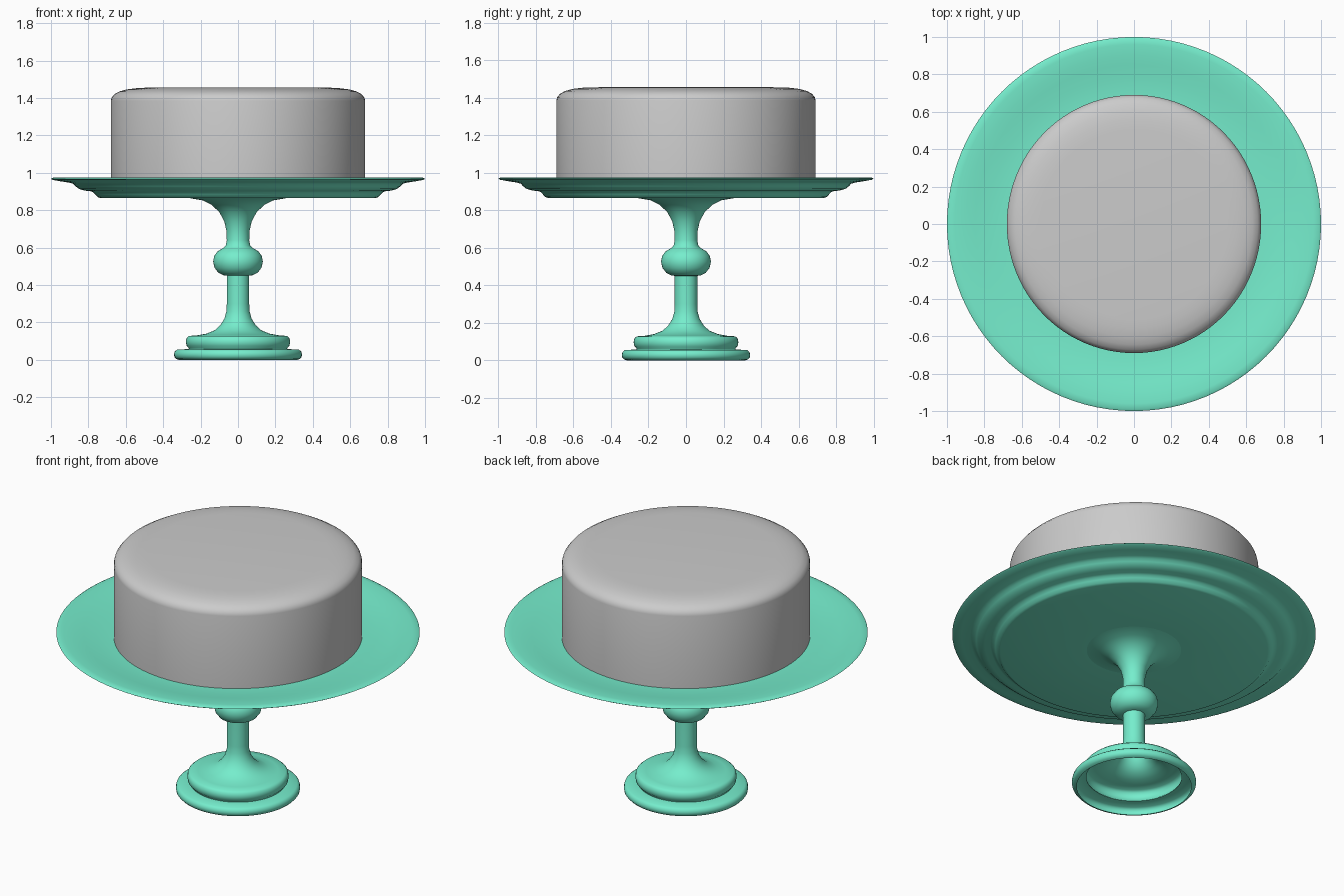
import bpy, bmesh, math

SEGMENTS = 96

green = bpy.data.materials.new("green_glaze")
green.diffuse_color = (0.18, 0.85, 0.61, 1)


def lathe(name, profile, material=None, y_scale=1.0):
    """Spin (radius, height) points around z; radius 0 closes at the axis."""
    bm = bmesh.new()
    rings = []
    for r, z in profile:
        if r == 0:
            rings.append([bm.verts.new((0, 0, z))] * SEGMENTS)
        else:
            angles = [2 * math.pi * k / SEGMENTS for k in range(SEGMENTS)]
            rings.append([bm.verts.new((r * math.cos(a), y_scale * r * math.sin(a), z))
                          for a in angles])
    for low, high in zip(rings, rings[1:]):
        for k in range(SEGMENTS):
            n = (k + 1) % SEGMENTS
            corners = dict.fromkeys((low[k], low[n], high[n], high[k]))
            bm.faces.new(list(corners))
    mesh = bpy.data.meshes.new(name)
    bm.to_mesh(mesh)
    bm.free()
    obj = bpy.data.objects.new(name, mesh)
    bpy.context.collection.objects.link(obj)
    if material:
        mesh.materials.append(material)
    bpy.ops.object.select_all(action='DESELECT')
    obj.select_set(True)
    bpy.context.view_layer.objects.active = obj
    bpy.ops.object.shade_smooth_by_angle(angle=math.radians(40))
    return obj


# Turned pedestal: hollow stepped foot, slim stem with a bulb, flared neck
lathe("pedestal", [
    (0.315, 0.0), (0.33, 0.005), (0.34, 0.016), (0.342, 0.03), (0.338, 0.045),
    (0.325, 0.055), (0.262, 0.058),
    (0.264, 0.064), (0.275, 0.075), (0.279, 0.096), (0.275, 0.117), (0.262, 0.128),
    (0.22, 0.131), (0.17, 0.14), (0.125, 0.158), (0.095, 0.185), (0.073, 0.22),
    (0.062, 0.26), (0.06, 0.30), (0.06, 0.45),
    (0.08, 0.453), (0.105, 0.466), (0.125, 0.492), (0.133, 0.525), (0.127, 0.556),
    (0.108, 0.582), (0.08, 0.597), (0.066, 0.61), (0.06, 0.64),
    (0.062, 0.69), (0.073, 0.74), (0.10, 0.79), (0.14, 0.828), (0.19, 0.853),
    (0.26, 0.865)], green)

# Plate: flat underside, moulded steps, thin rim, shallow dished top
lathe("plate", [
    (0.26, 0.865), (0.735, 0.865), (0.75, 0.87), (0.763, 0.885), (0.775, 0.897),
    (0.79, 0.902), (0.82, 0.905), (0.85, 0.914), (0.868, 0.928), (0.88, 0.941),
    (0.90, 0.947), (0.95, 0.955), (0.99, 0.962), (1.0, 0.968), (0.99, 0.974),
    (0.96, 0.975), (0.90, 0.97), (0.85, 0.963), (0.78, 0.952), (0.70, 0.946),
    (0.62, 0.945), (0, 0.945)], green)

# Round cake with a softened top edge
lathe("cake", [
    (0.68, 0.945), (0.68, 1.385), (0.676, 1.402), (0.662, 1.42), (0.635, 1.435),
    (0.595, 1.446), (0.55, 1.452), (0.50, 1.455), (0, 1.456)], y_scale=1.015)
